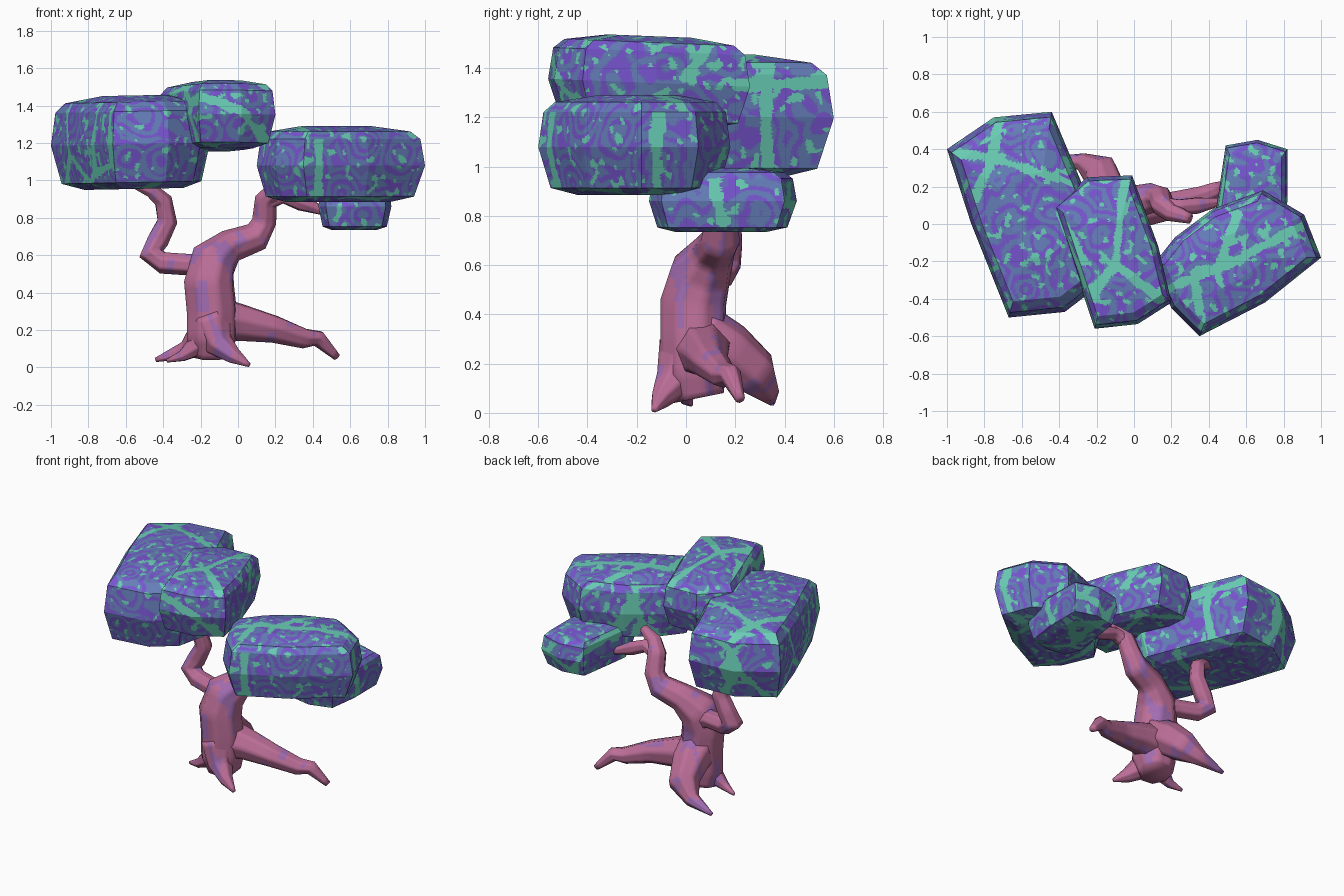
import bpy, bmesh, math
from mathutils import Vector, noise

if "Cube" in bpy.data.objects:
    bpy.data.objects.remove(bpy.data.objects["Cube"])


def material(name, rgb):
    m = bpy.data.materials.new(name)
    m.diffuse_color = (*rgb, 1)
    m.use_nodes = True
    m.node_tree.nodes["Principled BSDF"].inputs["Base Color"].default_value = m.diffuse_color
    return m


BARK = [material("pink bark", (0.50, 0.155, 0.31)),
        material("purple bark", (0.36, 0.15, 0.44))]
LEAF = [material("slate blue leaf", (0.135, 0.215, 0.50)),
        material("indigo leaf", (0.145, 0.145, 0.52)),
        material("violet leaf", (0.19, 0.09, 0.64)),
        material("teal leaf", (0.145, 0.62, 0.47))]


def finish(name, bm, mats, rule, smooth):
    bmesh.ops.recalc_face_normals(bm, faces=bm.faces)
    bm.normal_update()
    for f in bm.faces:
        f.material_index = rule(f.calc_center_median(), f.normal)
        f.smooth = smooth
    me = bpy.data.meshes.new(name)
    bm.to_mesh(me)
    bm.free()
    for m in mats:
        me.materials.append(m)
    ob = bpy.data.objects.new(name, me)
    bpy.context.collection.objects.link(ob)
    return ob


def loft(bm, rings):
    """Skin a list of equal-length point rings and cap both ends."""
    vs = [[bm.verts.new(p) for p in r] for r in rings]
    n = len(vs[0])
    for a, b in zip(vs, vs[1:]):
        for i in range(n):
            bm.faces.new((a[i], a[(i + 1) % n], b[(i + 1) % n], b[i]))
    bm.faces.new(vs[0][::-1])
    bm.faces.new(vs[-1])


# Bark: purple streaks stretched along the height
def bark_rule(c, normal):
    return 1 if noise.noise(Vector((c.x * 12, c.y * 12, c.z * 4))) > 0.3 else 0


def limb(name, path, sides=7):
    pts = [Vector(p[:3]) for p in path]
    rings, ref = [], Vector((0.3, -1, 0.1))
    for i, p in enumerate(pts):
        t = (pts[min(i + 1, len(pts) - 1)] - pts[max(i - 1, 0)]).normalized()
        ref = (ref - t * ref.dot(t)).normalized()
        side = t.cross(ref)
        rings.append([p + path[i][3] * (ref * math.cos(a) + side * math.sin(a))
                      for a in (2 * math.pi * k / sides for k in range(sides))])
    bm = bmesh.new()
    loft(bm, rings)
    bmesh.ops.subdivide_edges(bm, edges=bm.edges[:], cuts=3, use_grid_fill=True)
    finish(name, bm, BARK, bark_rule, True)


# Main teal veins as segments (a0, b0, a1, b1) on the top (xy), front (xz), right (yz)
VEINS = {
    "top": [(-.97, .39, -.75, .35), (-.75, .35, -.33, .22), (-.76, .35, -.72, .58),
            (-.76, .35, -.87, .10), (-.27, -.45, -.10, -.20), (-.10, -.20, -.05, .24),
            (-.40, .05, -.27, -.20), (-.10, -.22, .14, -.40), (.15, -.36, .57, -.18),
            (.57, -.18, .92, 0), (.46, -.20, .55, .05), (.32, -.28, .35, -.47)],
    "front": [(-.71, .98, -.76, 1.2), (-.76, 1.2, -.70, 1.43), (-.22, 1.46, 0, 1.38),
              (0, 1.38, .16, 1.2), (.43, .88, .43, 1.28)],
    "right": [(.33, 1.0, .33, 1.44), (.22, 1.33, .57, 1.34), (-.12, .89, -.12, 1.1),
              (-.12, 1.1, -.10, 1.28), (.0, 1.36, .10, 1.5), (.15, .78, .10, .98)]}


def segment_distance(a, b, s):
    dx, dy = s[2] - s[0], s[3] - s[1]
    t = ((a - s[0]) * dx + (b - s[1]) * dy) / (dx * dx + dy * dy)
    t = min(1, max(0, t))
    return math.hypot(a - s[0] - t * dx, b - s[1] - t * dy)


# Leaves: teal veins and flecks, violet ringed rosettes broken up over slate blue
def leaf_rule(c, n):
    wob = noise.noise(c * 11)
    if n.z > 0.6:
        near = min(segment_distance(c.x, c.y, s) for s in VEINS["top"])
    elif n.y < -0.5 and -n.y > n.x:
        near = min(segment_distance(c.x, c.z, s) for s in VEINS["front"])
    elif n.x > 0.5:
        near = min(segment_distance(c.y, c.z, s) for s in VEINS["right"])
    else:
        v = noise.voronoi(c * 1.9 + Vector((3.1, 1.7, 0.4)))[0]
        near = (v[1] - v[0]) * 0.45
    if near < 0.024 + 0.016 * wob:
        return 3
    if noise.noise(c * 23 + Vector((5, 2, 8))) > 0.36 - 0.1 * max(0, 1 - near / 0.1):
        return 3
    s = math.sin(noise.voronoi(c * 5.2)[0][0] * 24 + 4 * wob)
    s += 0.9 * noise.noise(c * 17 + Vector((1, 7, 3)))
    return 2 if s > 0.42 else 1 if s > 0.0 else 0


PROFILE = [(0, 0.62), (0.07, 0.88), (0.48, 1.0), (0.83, 0.95), (0.93, 0.84), (1, 0.42)]


def canopy(name, outline, z0, z1, tilt=(0, 0)):
    n = len(outline)
    cx = sum(p[0] for p in outline) / n
    cy = sum(p[1] for p in outline) / n
    rings = []
    for h, s in PROFILE:
        rings.append([Vector((cx + (x - cx) * s, cy + (y - cy) * s,
                              z0 + h * (z1 - z0) + (x - cx) * s * tilt[0]
                              + (y - cy) * s * tilt[1])) for x, y in outline])
    bm = bmesh.new()
    loft(bm, rings)
    # refine the flat facets so the leaf pattern can be set per face
    for _ in range(8):
        bmesh.ops.triangulate(bm, faces=bm.faces[:])
        long_edges = [e for e in bm.edges if e.calc_length() > 0.019]
        if not long_edges or len(bm.faces) > 40000:
            break
        bmesh.ops.subdivide_edges(bm, edges=long_edges, cuts=1)
    bmesh.ops.triangulate(bm, faces=bm.faces[:])
    finish(name, bm, LEAF, leaf_rule, False)


# Trunk rising into the right-hand bough
limb("trunk", [(-.14, .05, .06, .11), (-.14, .03, .16, .14), (-.14, .03, .30, .14),
               (-.155, .03, .45, .14), (-.13, .06, .57, .13), (-.04, .11, .65, .09),
               (.10, .14, .70, .08), (.14, .14, .78, .066), (.15, .10, .90, .06),
               (.20, .06, .95, .05), (.30, .03, 1.0, .03)], 8)
limb("right_twig", [(.14, .10, .88, .05), (.24, .09, .92, .045),
                    (.34, .10, .88, .045), (.47, .12, .83, .02)])
limb("left_branch", [(-.14, .06, .50, .08), (-.25, .10, .55, .06), (-.40, .14, .56, .06),
                     (-.465, .16, .61, .068), (-.43, .17, .68, .06), (-.38, .17, .78, .056),
                     (-.40, .15, .89, .05), (-.47, .12, .95, .04), (-.57, .08, .98, .015)])

# Roots
limb("right_root", [(-.12, .06, .26, .13), (.03, .08, .24, .10), (.20, .10, .205, .075),
                    (.36, .15, .155, .055), (.43, .18, .155, .045), (.53, .22, .055, .02)])
limb("back_root", [(-.14, .05, .32, .13), (-.15, .17, .25, .12), (-.18, .28, .16, .10),
                   (-.28, .33, .09, .05), (-.44, .35, .04, .012)])
limb("front_root", [(-.14, 0, .25, .12), (-.10, -.05, .12, .08),
                    (-.02, -.10, .06, .045), (.06, -.13, .012, .012)])
limb("left_root", [(-.17, .02, .20, .10), (-.22, .0, .11, .06),
                   (-.30, .0, .06, .03), (-.38, .02, .035, .01)])

# Leaf masses
canopy("left_canopy", [(-1, .40), (-.87, 0), (-.67, -.50), (-.37, -.47), (-.20, -.34),
                       (-.15, -.12), (-.28, .22), (-.44, .60), (-.75, .57)],
       .955, 1.455, (.02, 0))
canopy("top_canopy", [(-.43, .10), (-.35, -.14), (-.21, -.56), (.02, -.535), (.20, -.42),
                      (.13, -.12), (-.01, .26), (-.25, .25)], 1.165, 1.53, (0, -.04))
canopy("right_canopy", [(.10, -.22), (.20, -.45), (.35, -.60), (.70, -.42), (1.0, -.18),
                        (.91, .05), (.69, .18), (.42, .08), (.22, -.07)], .885, 1.29)
canopy("lower_canopy", [(.43, .0), (.47, -.12), (.62, -.15), (.79, -.10), (.82, .12),
                        (.82, .40), (.66, .45), (.49, .42), (.45, .15)], .735, .995)
